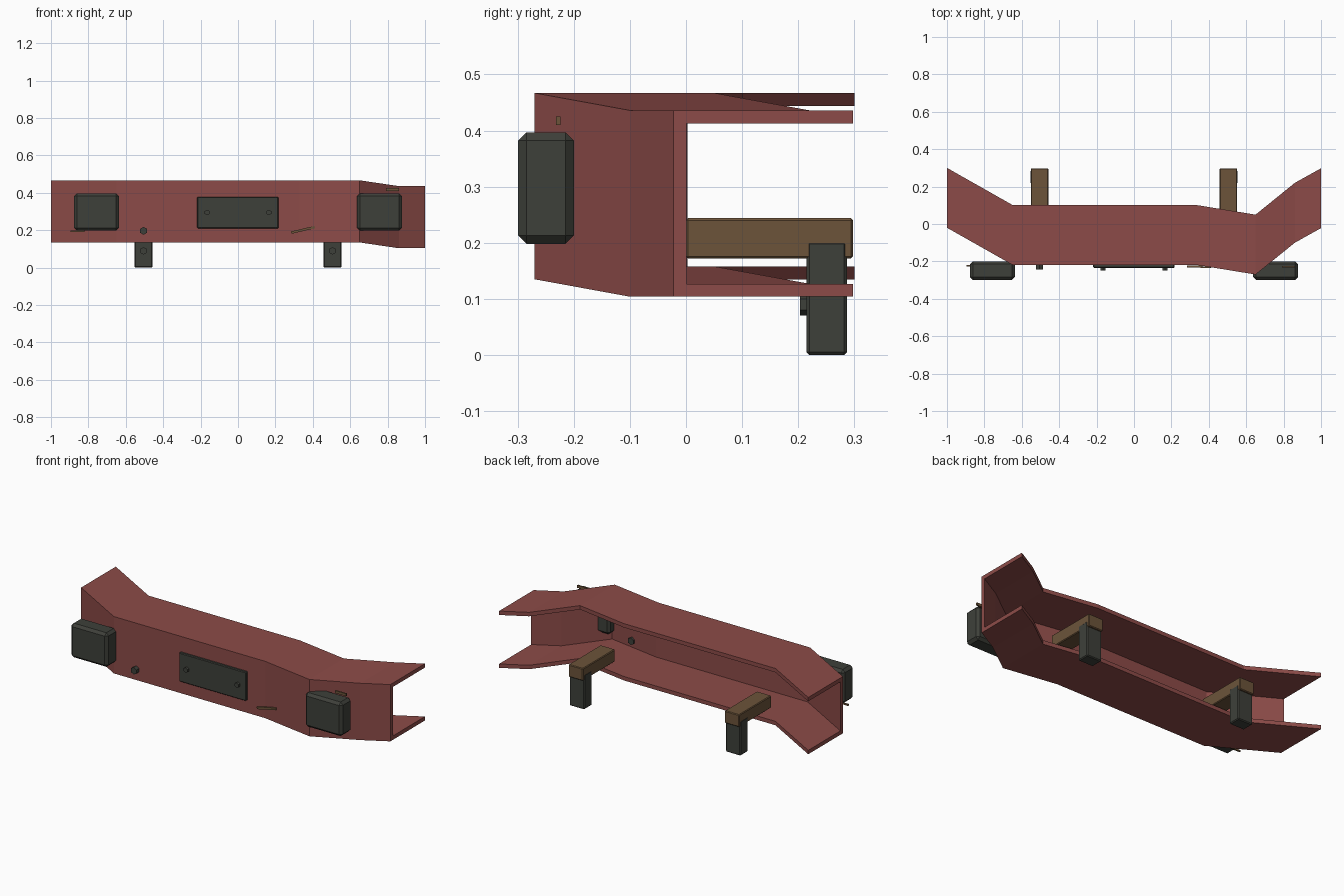
import bpy, bmesh, math
from mathutils import Matrix

cube = bpy.data.objects.get("Cube")
if cube:
    bpy.data.objects.remove(cube, do_unlink=True)


def material(name, rgb):
    mat = bpy.data.materials.new(name)
    mat.use_nodes = True
    mat.diffuse_color = (*rgb, 1)
    mat.node_tree.nodes["Principled BSDF"].inputs["Base Color"].default_value = (*rgb, 1)
    return mat


RED = material("faded_red", (0.265, 0.071, 0.065))
BROWN = material("rusty_brown", (0.15, 0.088, 0.042))
DARK = material("dark_grey", (0.048, 0.051, 0.042))


def finish(bm, name, mat):
    bmesh.ops.recalc_face_normals(bm, faces=bm.faces)
    mesh = bpy.data.meshes.new(name)
    bm.to_mesh(mesh)
    bm.free()
    mesh.materials.append(mat)
    obj = bpy.data.objects.new(name, mesh)
    bpy.context.collection.objects.link(obj)
    return obj


def box(name, mat, low, high, chamfer=0.0, tilt=0.0):
    """Chamfered box between two corners, optionally tilted about y."""
    bm = bmesh.new()
    size = [b - a for a, b in zip(low, high)]
    centre = [(a + b) / 2 for a, b in zip(low, high)]
    bmesh.ops.create_cube(bm, size=1)
    bmesh.ops.scale(bm, vec=size, verts=bm.verts)
    if chamfer:
        bmesh.ops.bevel(bm, geom=bm.edges[:], offset=chamfer, segments=1, affect='EDGES')
    obj = finish(bm, name, mat)
    obj.location = centre
    obj.rotation_euler.y = tilt
    return obj


def bolt(name, x, front, back, z, radius):
    """Six-sided bolt head facing the front."""
    bm = bmesh.new()
    bmesh.ops.create_cone(bm, cap_ends=True, segments=6, radius1=radius, radius2=radius,
                          depth=back - front, matrix=Matrix.Rotation(math.pi / 2, 4, 'X'))
    obj = finish(bm, name, DARK)
    obj.location = (x, (front + back) / 2, z)


# Bent channel bar: stations of x, front y and vertical sag
stations = [(-1, -0.02, 0), (-0.65, -0.218, 0), (0.33, -0.218, 0),
            (0.65, -0.27, 0), (0.86, -0.10, -0.031), (1, -0.022, -0.031)]
DEPTH, WALL, BOTTOM, TOP = 0.32, 0.023, 0.135, 0.467
section = [(0, BOTTOM), (DEPTH, BOTTOM), (DEPTH, BOTTOM + WALL), (WALL, BOTTOM + WALL),
           (WALL, TOP - WALL), (DEPTH, TOP - WALL), (DEPTH, TOP), (0, TOP)]
bm = bmesh.new()
rings = [[bm.verts.new((x, y + dy, z + sag)) for dy, z in section] for x, y, sag in stations]
for a, b in zip(rings, rings[1:]):
    for i in range(len(section)):
        j = (i + 1) % len(section)
        bm.faces.new((a[i], a[j], b[j], b[i]))
bm.faces.new(rings[0])
bm.faces.new(rings[-1])
finish(bm, "bumper_channel", RED)

# Paired fittings
for side, sx in (("left", 1), ("right", -1)):
    cx = 0.505 * sx
    px = 0.757 * sx
    box(side + "_pad", DARK, (px - 0.12, -0.299, 0.198), (px + 0.12, -0.2, 0.397), 0.015)
    box(side + "_mount_beam", BROWN, (cx - 0.047, 0, 0.172), (cx + 0.047, 0.298, 0.244), 0.004)
    box(side + "_mount_leg", DARK, (cx - 0.048, 0.215, 0), (cx + 0.048, 0.287, 0.203), 0.005)
    bolt(side + "_leg_bolt", cx, 0.203, 0.22, 0.09, 0.02)
    bolt(side + "_channel_bolt", cx, -0.242, -0.21, 0.197, 0.021)
    bolt(side + "_plate_bolt", 0.165 * sx, -0.249, -0.23, 0.295, 0.015)

# Centre plate
box("centre_plate", DARK, (-0.218, -0.235, 0.21), (0.216, -0.216, 0.379), 0.004)

# Thin rust flakes
box("left_flake", BROWN, (0.79, -0.232, 0.41), (0.86, -0.224, 0.425))
box("right_flake", BROWN, (-0.895, -0.226, 0.191), (-0.82, -0.218, 0.2))
box("lower_flake", BROWN, (0.283, -0.232, 0.19), (0.365, -0.223, 0.203), tilt=-0.22)
box("upper_flake", BROWN, (0.355, -0.236, 0.204), (0.412, -0.227, 0.217), tilt=-0.22)
